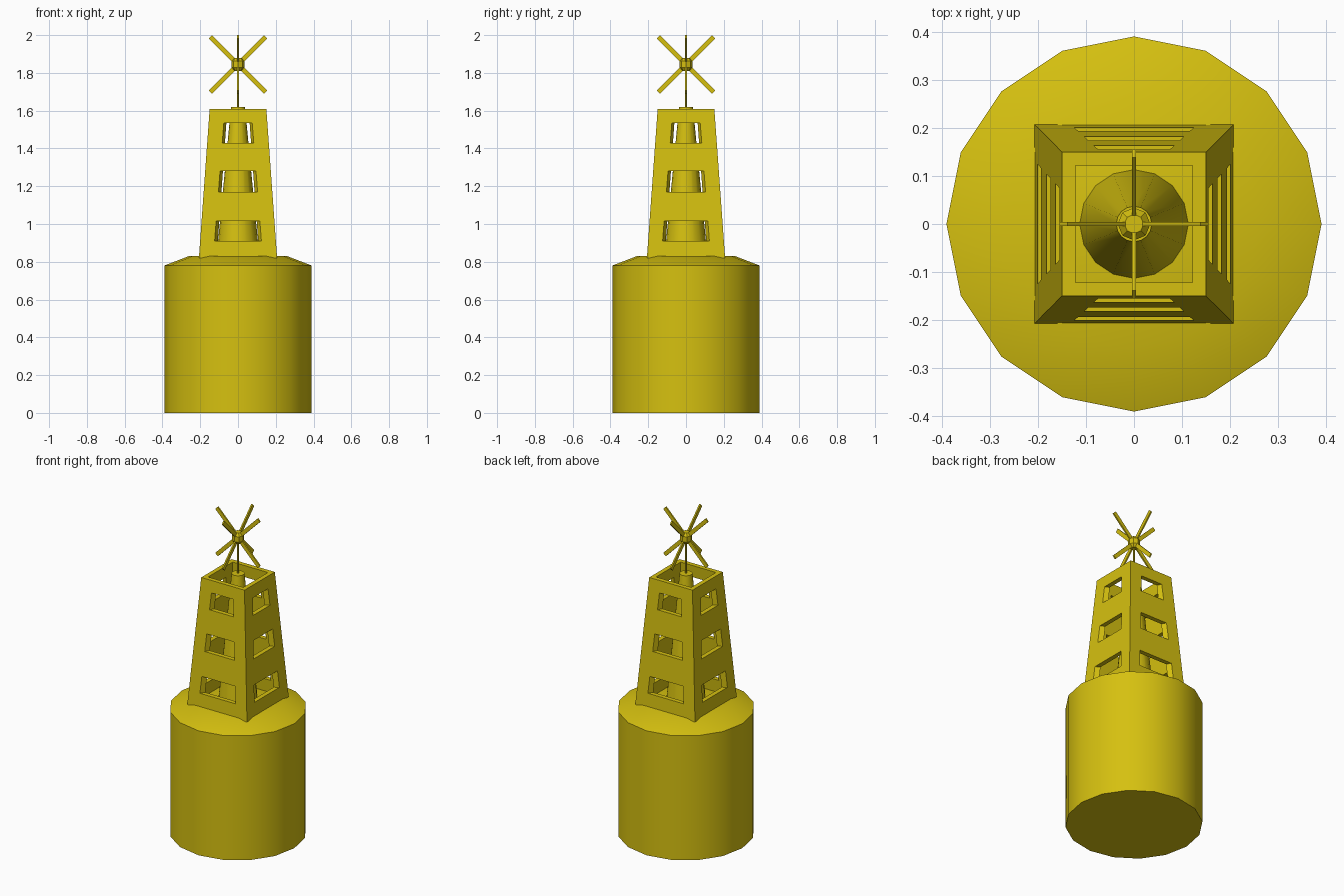
import bpy, bmesh, math
from mathutils import Matrix

if "Cube" in bpy.data.objects:
    bpy.data.objects.remove(bpy.data.objects["Cube"])

COLOUR = (0.67, 0.53, 0.005, 1)
yellow = bpy.data.materials.new("buoy_yellow")
yellow.diffuse_color = COLOUR
yellow.use_nodes = True
yellow.node_tree.nodes["Principled BSDF"].inputs["Base Color"].default_value = COLOUR


def finish(name, bm, smooth=False):
    bmesh.ops.recalc_face_normals(bm, faces=bm.faces)
    mesh = bpy.data.meshes.new(name)
    bm.to_mesh(mesh)
    bm.free()
    mesh.materials.append(yellow)
    obj = bpy.data.objects.new(name, mesh)
    bpy.context.collection.objects.link(obj)
    if smooth:
        bpy.ops.object.select_all(action='DESELECT')
        obj.select_set(True)
        bpy.context.view_layer.objects.active = obj
        bpy.ops.object.shade_smooth_by_angle(angle=math.radians(30))
    return obj


def lathe(name, profile, sides):
    """Closed solid of revolution from (radius, z) pairs."""
    bm = bmesh.new()
    rings = []
    for r, z in profile:
        angles = [2 * math.pi * i / sides for i in range(sides)]
        rings.append([bm.verts.new((r * math.cos(a), r * math.sin(a), z)) for a in angles])
    for low, high in zip(rings, rings[1:]):
        for i in range(sides):
            j = (i + 1) % sides
            bm.faces.new((low[i], low[j], high[j], high[i]))
    bm.faces.new(rings[0][::-1])
    bm.faces.new(rings[-1])
    return finish(name, bm, True)


# Float body, inner core and mast
lathe("float_body", [(0.39, 0), (0.39, 0.78), (0.26, 0.83)], 16)
lathe("inner_core", [(0.114, 0.82), (0.037, 1.62)], 16)
lathe("mast", [(0.005, 1.6), (0.005, 1.83)], 8)
lathe("cross_hub", [(0.02, 1.81), (0.034, 1.828), (0.034, 1.862), (0.02, 1.88)], 8)

# Tapered square tower: each wall is a grid with window cells left open
BASE, TOP, WALL = 0.82, 1.61, 0.028
windows = [(0.91, 1.015), (1.17, 1.28), (1.43, 1.535)]
levels = [BASE] + [z for w in windows for z in w] + [TOP]


def half_width(z):
    return 0.207 + (0.15 - 0.207) * (z - BASE) / (TOP - BASE)


def window_half(z):
    return 0.124 - 0.078 * (z - 0.91)


bm = bmesh.new()
for side in range(4):
    turn = Matrix.Rotation(side * math.pi / 2, 3, 'Z')
    grid = {}
    for row, z in enumerate(levels):
        h, w = half_width(z), window_half(z)
        for layer in (0, 1):
            depth = h - WALL * layer
            scale = depth / h
            for col, x in enumerate((-h, -w, w, h)):
                v = bm.verts.new((x * scale, -depth, z))
                v.co = turn @ v.co
                grid[col, row, layer] = v

    def quad(*keys):
        bm.faces.new([grid[k] for k in keys])

    for row in range(len(levels) - 1):
        up = row + 1
        for col in range(3):
            if col == 1 and row % 2:
                # Reveals around the window opening
                for c in (1, 2):
                    quad((c, row, 0), (c, up, 0), (c, up, 1), (c, row, 1))
                for r in (row, up):
                    quad((1, r, 0), (2, r, 0), (2, r, 1), (1, r, 1))
            else:
                for k in (0, 1):
                    quad((col, row, k), (col + 1, row, k), (col + 1, up, k), (col, up, k))
    # Top and bottom rims
    for r in (0, len(levels) - 1):
        for c in range(3):
            quad((c, r, 0), (c + 1, r, 0), (c + 1, r, 1), (c, r, 1))
bmesh.ops.remove_doubles(bm, verts=bm.verts, dist=0.0005)
finish("tower_frame", bm)

# Crossed topmark: two upright X shapes at right angles
for plane in range(2):
    for tilt in (1, -1):
        bm = bmesh.new()
        place = (Matrix.Translation((0, 0, 1.845))
                 @ Matrix.Rotation(plane * math.pi / 2, 4, 'Z')
                 @ Matrix.Rotation(tilt * math.pi / 4, 4, 'Y')
                 @ Matrix.Diagonal((0.414, 0.009, 0.024, 1)))
        bmesh.ops.create_cube(bm, size=1, matrix=place)
        finish("topmark_bar", bm)
